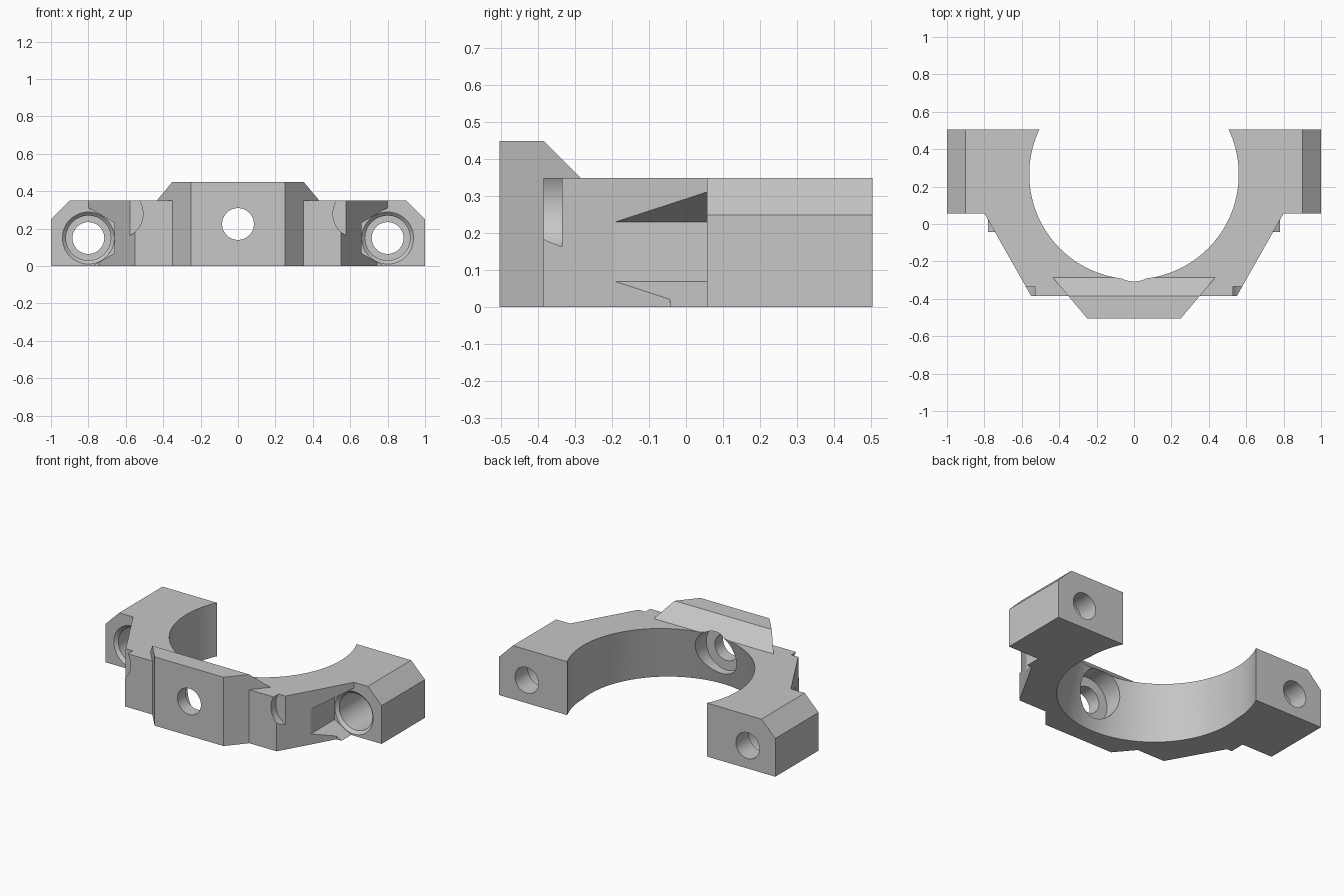
import bpy, bmesh, math
from mathutils import Vector

cube = bpy.data.objects.get("Cube")
if cube:
    bpy.data.objects.remove(cube, do_unlink=True)

grey = bpy.data.materials.new("plain grey")
grey.use_nodes = True
colour = (0.57, 0.57, 0.57, 1)
grey.diffuse_color = colour
grey.node_tree.nodes["Principled BSDF"].inputs["Base Color"].default_value = colour

HEIGHT = 0.35
BACK = 0.505
SHOULDER = 0.057   # front of the arms
FRONT = -0.385     # front of the curved body


def finish(name, bm):
    bmesh.ops.recalc_face_normals(bm, faces=bm.faces[:])
    mesh = bpy.data.meshes.new(name)
    bm.to_mesh(mesh)
    bm.free()
    mesh.materials.append(grey)
    ob = bpy.data.objects.new(name, mesh)
    bpy.context.collection.objects.link(ob)
    return ob


def prism(name, points, axis, low, high):
    """Extrude a flat outline along one axis from low to high."""
    def place(a, b, t):
        return {"x": (t, a, b), "y": (a, t, b), "z": (a, b, t)}[axis]
    bm = bmesh.new()
    face = bm.faces.new([bm.verts.new(place(a, b, low)) for a, b in points])
    new = bmesh.ops.extrude_face_region(bm, geom=[face])["geom"]
    shift = Vector(place(0, 0, high - low))
    bmesh.ops.translate(bm, vec=shift, verts=[v for v in new if isinstance(v, bmesh.types.BMVert)])
    return finish(name, bm)


def loft(name, loops):
    """Skin a stack of equal point loops into a closed solid."""
    bm = bmesh.new()
    rings = [[bm.verts.new(p) for p in loop] for loop in loops]
    count = len(rings[0])
    for one, two in zip(rings, rings[1:]):
        for i in range(count):
            j = (i + 1) % count
            bm.faces.new((one[i], one[j], two[j], two[i]))
    bm.faces.new(rings[0])
    bm.faces.new(rings[-1])
    return finish(name, bm)


def circle(cx, cy, r, count, turn=0.0):
    return [(cx + r * math.cos(math.tau * i / count + turn),
             cy + r * math.sin(math.tau * i / count + turn)) for i in range(count)]


def stepped_drill(name, x, z, profile):
    """Turn a list of (radius, y) into a drill shape along y."""
    return loft(name, [[(a, y, b) for a, b in circle(x, z, r, 48)] for r, y in profile])


def combine(target, tool, operation):
    tool.hide_render = True
    mod = target.modifiers.new(operation, "BOOLEAN")
    mod.operation = operation
    mod.solver = "EXACT"
    mod.object = tool
    bpy.context.view_layer.objects.active = target
    bpy.ops.object.modifier_apply(modifier=mod.name)
    bpy.data.objects.remove(tool, do_unlink=True)


# Main clamp body
half = [(1, BACK), (1, SHOULDER), (0.8, SHOULDER), (0.55, FRONT)]
outline = half + [(-x, y) for x, y in reversed(half)]
body = prism("clamp_body", outline, "z", 0, HEIGHT)

# Dovetail mounting block with a sloped rear top
dovetail = prism("dovetail_block", [(-0.25, -BACK), (0.25, -BACK), (0.435, -0.285), (-0.435, -0.285)],
                 "z", 0, 0.45)
slope = prism("slope_cutter", [(FRONT, 0.45), (FRONT + 0.2, 0.25), (FRONT + 0.2, 0.6), (FRONT, 0.6)],
              "x", -1, 1)
combine(dovetail, slope, "DIFFERENCE")
combine(body, dovetail, "UNION")

# Round opening whose front half leans forward towards the bottom
CENTRE = 0.265
rim = circle(0, CENTRE, 0.56, 128)
leaned = []
for x, y in rim:
    lean = 0.09 * max(0, CENTRE - y) / 0.56
    grow = 1 + lean / 0.56
    leaned.append((x * grow, CENTRE + (y - CENTRE) * grow))
levels = [(rim, 0.8), (rim, HEIGHT), (leaned, 0), (leaned, -0.2)]
opening = loft("opening_cutter", [[(x, y, z) for x, y in loop] for loop, z in levels])
combine(body, opening, "DIFFERENCE")

for s in (1, -1):
    # Small lower tab, trimmed by the bolt clearance
    tab = prism("lower_tab", [(s * 0.72, -0.043), (s * 0.8, -0.043), (s * 0.8, 0.1), (s * 0.72, 0.1)],
                "z", 0, 0.05)
    combine(body, tab, "UNION")
    # Chamfered outer top edge
    edge = prism("chamfer_cutter", [(s * 0.88, 0.37), (s * 1.02, 0.23), (s * 1.02, 0.37)], "y", -0.1, 0.7)
    combine(body, edge, "DIFFERENCE")
    # Hexagonal bolt clearance
    hexagon = circle(s * 0.8, 0.15, 0.14 / math.cos(math.pi / 6), 6, math.pi / 6)
    combine(body, prism("hex_cutter", hexagon, "y", -0.6, SHOULDER), "DIFFERENCE")
    # Bolt hole with chamfered counterbore
    drill = stepped_drill("bolt_drill", s * 0.8, 0.15,
                          [(0.139, 0.04), (0.139, SHOULDER), (0.12, 0.076), (0.12, 0.37),
                           (0.085, 0.37), (0.085, 0.7)])
    combine(body, drill, "DIFFERENCE")
    # Rounded notch at the front corner
    notch = prism("notch_cutter", circle(s * 0.64, 0.28, 0.132, 48), "y", -0.6, -0.335)
    combine(body, notch, "DIFFERENCE")

# Central hole, counterbored from the inside
centre = stepped_drill("centre_drill", 0, 0.225,
                       [(0.147, -0.2), (0.147, -0.42), (0.085, -0.42), (0.085, -0.7)])
combine(body, centre, "DIFFERENCE")

# Smooth round walls, keep sharp edges
bpy.ops.object.select_all(action="DESELECT")
body.select_set(True)
bpy.context.view_layer.objects.active = body
bpy.ops.object.shade_smooth_by_angle(angle=math.radians(25))
